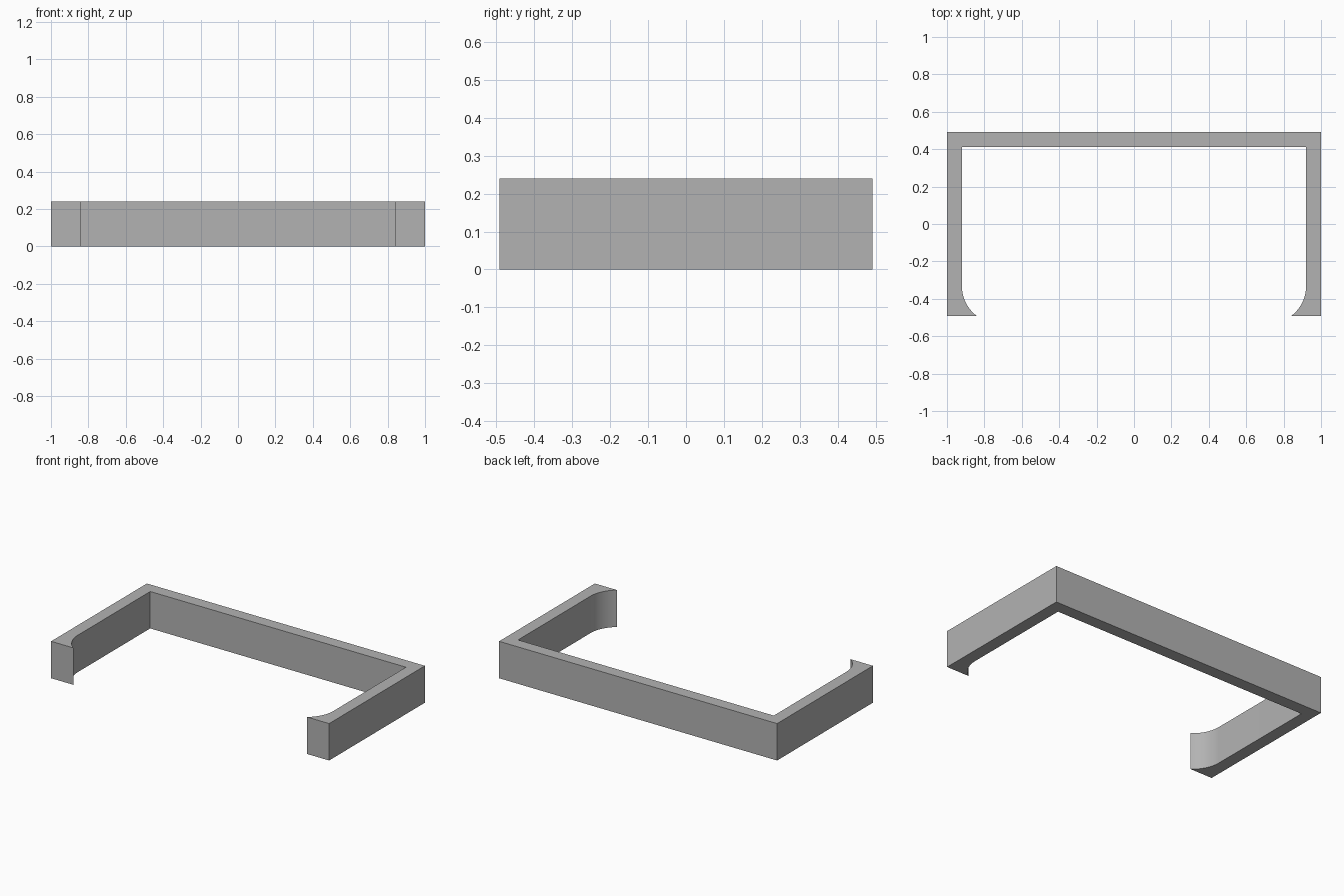
import bpy, bmesh, math

cube = bpy.data.objects.get("Cube")
if cube:
    bpy.data.objects.remove(cube, do_unlink=True)

HALF_X, HALF_Y, HEIGHT, WALL = 1.0, 0.492, 0.24, 0.08
RADIUS, STEPS = 0.2, 16
INNER_X = HALF_X - WALL
SWEEP = math.acos(1 - WALL / RADIUS)
ARC_Y = -HALF_Y + RADIUS * math.sin(SWEEP)

# Plain grey material
grey = bpy.data.materials.new("plain grey")
grey.use_nodes = True
colour = (0.45, 0.45, 0.45, 1)
grey.diffuse_color = colour
grey.node_tree.nodes["Principled BSDF"].inputs["Base Color"].default_value = colour

# Left half of the outline: outer wall, then the flared tip and inner wall
half = [(HALF_X, HALF_Y), (HALF_X, -HALF_Y)]
for i in range(STEPS, -1, -1):
    a = SWEEP * i / STEPS
    half.append((INNER_X - RADIUS * (1 - math.cos(a)), ARC_Y - RADIUS * math.sin(a)))
half.append((INNER_X, HALF_Y - WALL))
outline = half + [(-x, y) for x, y in reversed(half)]

# Extrude the bracket upwards
bm = bmesh.new()
base = bm.faces.new([bm.verts.new((x, y, 0)) for x, y in outline])
result = bmesh.ops.extrude_face_region(bm, geom=[base], use_keep_orig=True)
top = [v for v in result["geom"] if isinstance(v, bmesh.types.BMVert)]
bmesh.ops.translate(bm, verts=top, vec=(0, 0, HEIGHT))
bmesh.ops.recalc_face_normals(bm, faces=bm.faces)
mesh = bpy.data.meshes.new("bracket")
bm.to_mesh(mesh)
bm.free()
mesh.materials.append(grey)
bracket = bpy.data.objects.new("bracket", mesh)
bpy.context.collection.objects.link(bracket)

# Smooth the curved tips, keeping the corners sharp
bpy.context.view_layer.objects.active = bracket
bracket.select_set(True)
bpy.ops.object.shade_smooth_by_angle(angle=math.radians(30))
